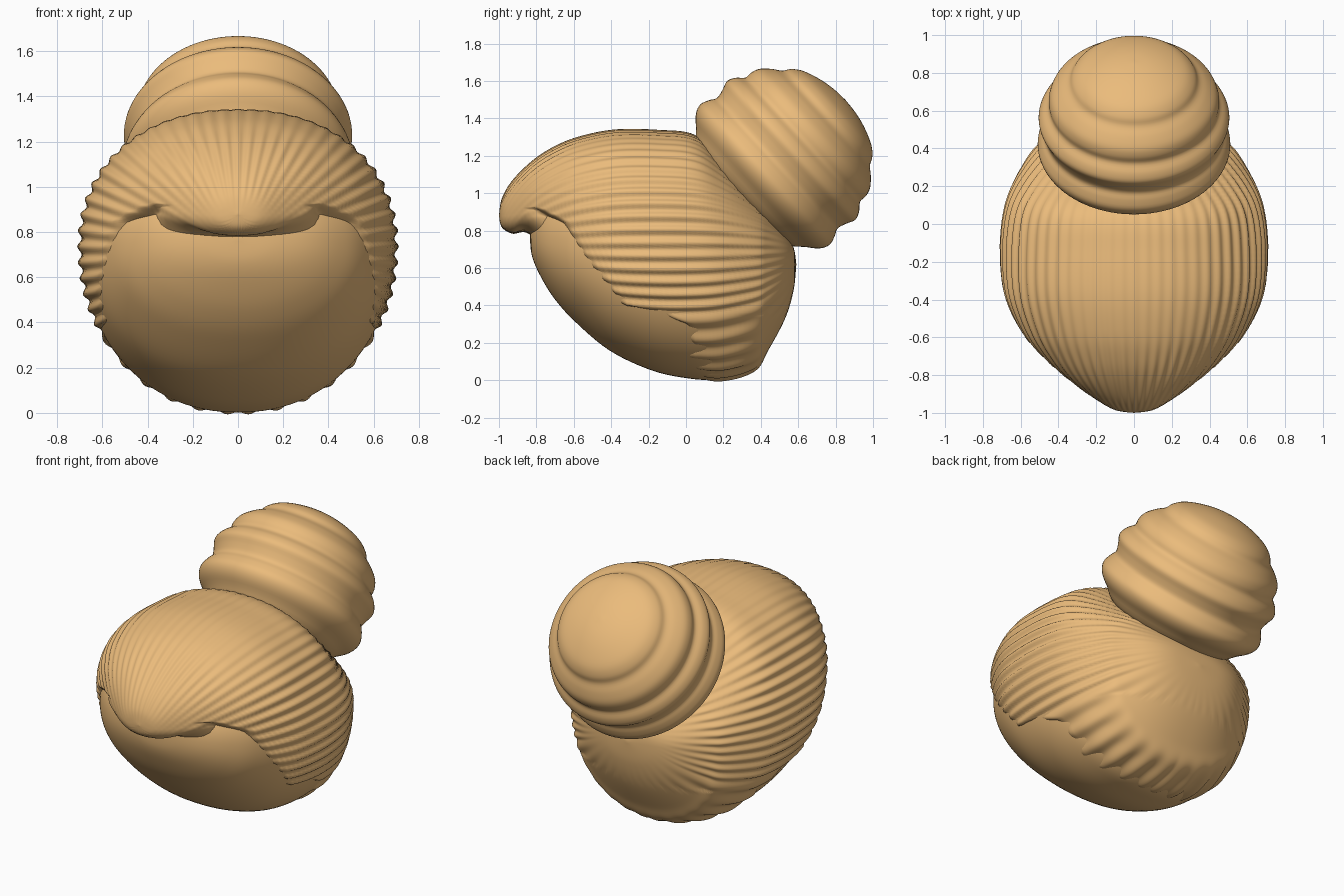
import bpy, bmesh, math
from mathutils import Vector

if "Cube" in bpy.data.objects:
    bpy.data.objects.remove(bpy.data.objects["Cube"])

mat = bpy.data.materials.new("tan")
mat.diffuse_color = (0.83, 0.5, 0.2, 1)
mat.use_nodes = True
mat.node_tree.nodes["Principled BSDF"].inputs["Base Color"].default_value = mat.diffuse_color


def spline(pts, steps):
    """Catmull-Rom through rows of numbers"""
    out, n = [], len(pts)
    for i in range(n - 1):
        a, b, c, d = (Vector(pts[max(0, min(n - 1, j))]) for j in range(i - 1, i + 3))
        for k in range(steps):
            t = k / steps
            out.append(0.5 * (2 * b + (c - a) * t + (2 * a - 5 * b + 4 * c - d) * t * t
                              + (3 * b - a - 3 * c + d) * t ** 3))
    out.append(Vector(pts[-1]))
    return out


def loft(name, rings):
    """Skin a list of closed rings, welding the pole rings"""
    bm = bmesh.new()
    rows = [[bm.verts.new(p) for p in r] for r in rings]
    n = len(rows[0])
    for a, b in zip(rows, rows[1:]):
        for i in range(n):
            j = (i + 1) % n
            bm.faces.new((a[i], a[j], b[j], b[i]))
    bmesh.ops.remove_doubles(bm, verts=bm.verts, dist=0.0003)
    bmesh.ops.recalc_face_normals(bm, faces=bm.faces)
    me = bpy.data.meshes.new(name)
    bm.to_mesh(me)
    bm.free()
    me.materials.append(mat)
    for p in me.polygons:
        p.use_smooth = True
    ob = bpy.data.objects.new(name, me)
    bpy.context.collection.objects.link(ob)
    return ob


def body_rings(stations, steps, n):
    """Stations are (y, top z, bottom z, half width, z of the widest point)"""
    rings = []
    for y, zt, zb, w, zm in spline(stations, steps):
        ring = []
        for i in range(n):
            a = 2 * math.pi * i / n
            s, c = math.sin(a), math.cos(a)
            s = math.copysign(abs(s) ** 0.92, s)
            h = abs(c) ** 0.92
            z = zm + (zt - zm) * h if c > 0 else zm - (zm - zb) * h
            ring.append(Vector((max(w, 0) * s, y, z)))
        rings.append(ring)
    return rings


# Smooth face
face = [(-.835, .77, .77, 0, .77), (-.825, .86, .67, .17, .77), (-.785, .95, .57, .32, .76),
        (-.71, 1.04, .445, .445, .75), (-.6, 1.12, .32, .55, .74), (-.41, 1.22, .16, .645, .73),
        (-.19, 1.27, .055, .68, .72), (0, 1.22, .012, .67, .7), (.15, 1.1, .008, .62, .68),
        (.3, .95, .08, .53, .65), (.42, .8, .3, .3, .6), (.46, .58, .58, 0, .58)]
loft("face", body_rings(face, 6, 128))

# Hair shell with combed ridges and a fringe
hair = [(-1, .88, .88, 0, .88), (-.985, .97, .82, .1, .88), (-.93, 1.065, .785, .2, .885),
        (-.83, 1.165, .77, .34, .9), (-.72, 1.24, .5, .465, .87), (-.58, 1.3, .32, .585, .82),
        (-.38, 1.34, .15, .68, .77), (-.15, 1.338, .055, .705, .74), (.05, 1.31, .015, .69, .72),
        (.2, 1.17, .0, .645, .7), (.37, .99, .05, .55, .66), (.44, .91, .16, .48, .65),
        (.53, .79, .33, .34, .64), (.575, .71, .48, .2, .63), (.59, .62, .62, 0, .62)]
HAIRLINE = [(-.1, .12), (0, .1), (.1, .0), (.2, .03), (.3, .0), (.36, -.15), (.4, -.34),
            (.65, -.54), (.85, -.66), (.92, -.8), (.95, -1.3), (2, -1.3)]


def hairline(z):
    for (z0, y0), (z1, y1) in zip(HAIRLINE, HAIRLINE[1:]):
        if z <= z1:
            return y0 + (y1 - y0) * (z - z0) / (z1 - z0)
    return -1.3


def bare(p):
    """0 on hair, 1 well past the hairline"""
    d = min(hairline(p.z) - p.y, p.y + .83)
    t = max(0, min(1, (d + .03) / .12))
    return t * t * (3 - 2 * t)


core = Vector((0, -.1, .65))
rings, cut = [], []
for ring in body_rings(hair, 7, 448):
    new = []
    for p in ring:
        ang = abs(math.atan2(p.x, p.z - .7))
        phase = 62 * ang if ang < 2.1 else 130.2 + 34 * (ang - 2.1)
        # ridges: faint on the crown, strong on the sides and fringe, fading at the nape
        side_w = max(0, min(1, (ang - .5) / .7))
        front_w = max(0, min(1, (-.5 - p.y) / .3))
        amp = max(.003 + .011 * side_w, .010 * front_w)
        end = .42 if p.z < .35 else .58
        amp *= min(1, max(0, (end - p.y) / .15))
        b = bare(p)
        k = 1 + amp * (1 - b) * (math.cos(phase) - .4)
        q = Vector((p.x * k, p.y, .7 + (p.z - .7) * k))
        new.append(q.lerp(core, .12 * b))
        cut.append(b > .97)
    rings.append(new)
hair_ob = loft("hair", rings)

# Trim the hidden part of the shell tucked beneath the face
hidden = {tuple(round(c, 5) for c in p) for p, b in zip((p for r in rings for p in r), cut) if b}
bm = bmesh.new()
bm.from_mesh(hair_ob.data)
bmesh.ops.delete(bm, geom=[v for v in bm.verts if tuple(round(c, 5) for c in v.co) in hidden],
                 context='VERTS')
bm.to_mesh(hair_ob.data)
bm.free()

# Ringed bun on a tilted axis, profile is (distance along axis, radius)
profile = [(-.2, 0), (-.17, .32), (-.09, .435), (-.04, .49), (.01, .51), (.06, .495),
           (.1, .475), (.15, .487), (.2, .505), (.245, .487), (.285, .452), (.33, .45),
           (.375, .433), (.42, .39), (.455, .345), (.495, .32), (.535, .27), (.57, .18),
           (.59, .09), (.597, 0)]
axis = Vector((0, .735, .678))
side = Vector((1, 0, 0))
up = axis.cross(side)
base = Vector((0, .415, 1.093))
rings = []
for s, r in spline(profile, 4):
    rings.append([base + axis * s + max(r, 0) * (side * math.cos(a) + up * math.sin(a))
                  for a in (2 * math.pi * i / 96 for i in range(96))])
loft("hair_bun", rings)
